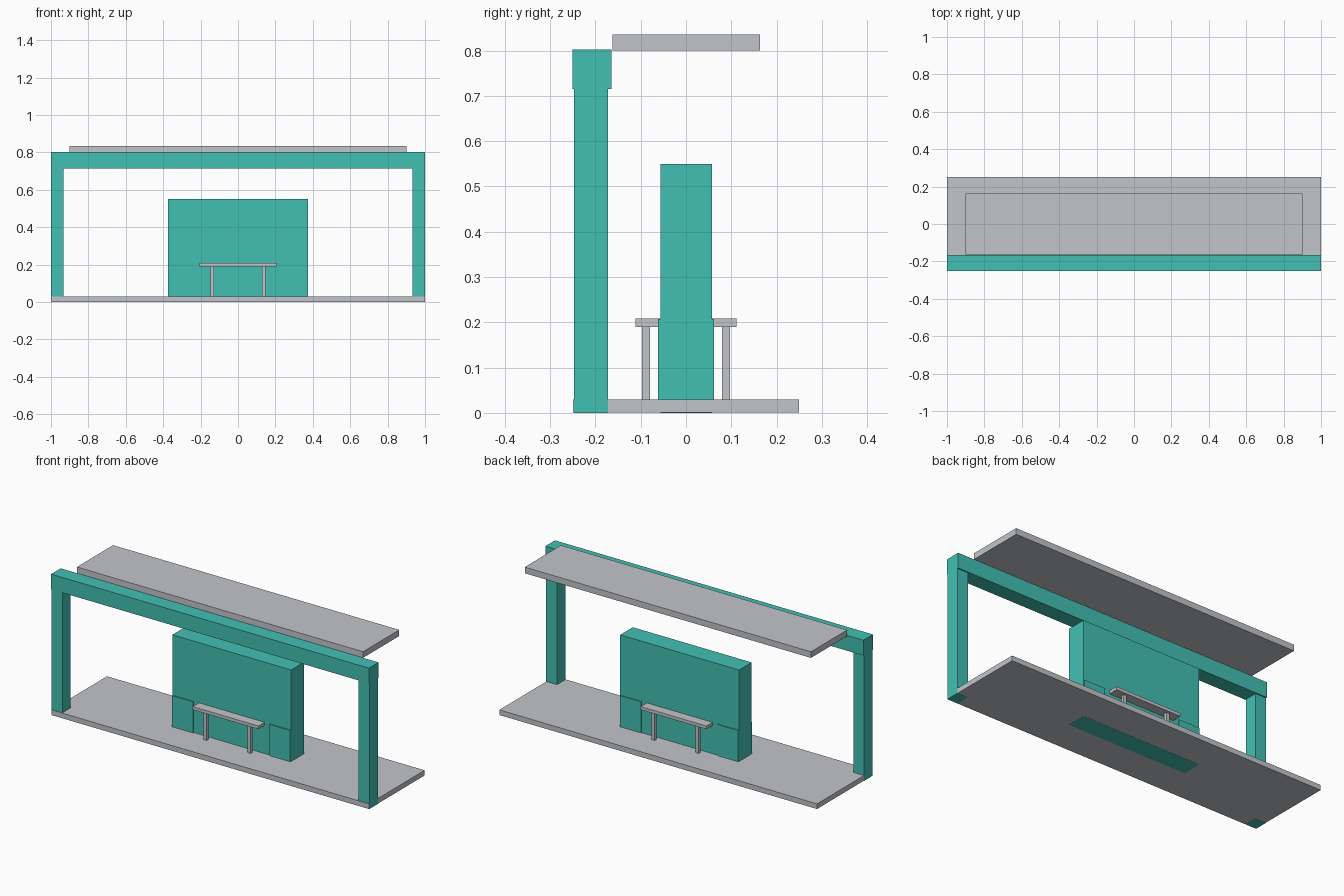
import bpy
import bmesh

cube = bpy.data.objects.get("Cube")
if cube:
    bpy.data.objects.remove(cube, do_unlink=True)


def material(name, rgb):
    mat = bpy.data.materials.new(name)
    mat.use_nodes = True
    color = (*rgb, 1.0)
    mat.diffuse_color = color
    mat.node_tree.nodes["Principled BSDF"].inputs["Base Color"].default_value = color
    return mat


teal = material("teal", (0.055, 0.53, 0.455))
grey = material("light grey", (0.54, 0.56, 0.59))


def box(name, x, y, z, mat):
    """Axis-aligned box from its (min, max) range on each axis."""
    bm = bmesh.new()
    bmesh.ops.create_cube(bm, size=1)
    for v in bm.verts:
        for axis, (low, high) in enumerate((x, y, z)):
            v.co[axis] = low if v.co[axis] < 0 else high
    mesh = bpy.data.meshes.new(name)
    bm.to_mesh(mesh)
    bm.free()
    mesh.materials.append(mat)
    obj = bpy.data.objects.new(name, mesh)
    bpy.context.collection.objects.link(obj)
    return obj


def flip(span, side):
    return tuple(sorted(side * v for v in span))


FLOOR = 0.03

# Platform, a hair inside the posts and wall so their feet show below
box("platform", (-0.999, 0.999), (-0.25, 0.25), (0.0006, FLOOR), grey)

# Front portal frame
for label, side in (("left", 1), ("right", -1)):
    box(label + "_post", flip((0.932, 1.0), side), (-0.247, -0.172), (0, 0.716), teal)
box("beam", (-1, 1), (-0.251, -0.165), (0.715, 0.802), teal)

# Roof slab behind the beam
box("roof", (-0.9, 0.9), (-0.162, 0.163), (0.8, 0.835), grey)

# Central wall
box("wall", (-0.374, 0.374), (-0.056, 0.057), (0, 0.55), teal)

# Bench and low wall panels on both faces of the wall
for face, y_side in (("front", -1), ("back", 1)):
    box(face + "_bench_seat", (-0.207, 0.207), flip((0.05, 0.112), y_side),
        (0.19, 0.208), grey)
    for label, side in (("left", 1), ("right", -1)):
        box(f"{face}_{label}_bench_leg", flip((0.129, 0.148), side),
            flip((0.079, 0.097), y_side), (FLOOR, 0.192), grey)
        box(f"{face}_{label}_panel", flip((0.24, 0.372), side),
            flip((0.05, 0.062), y_side), (FLOOR, 0.207), teal)
